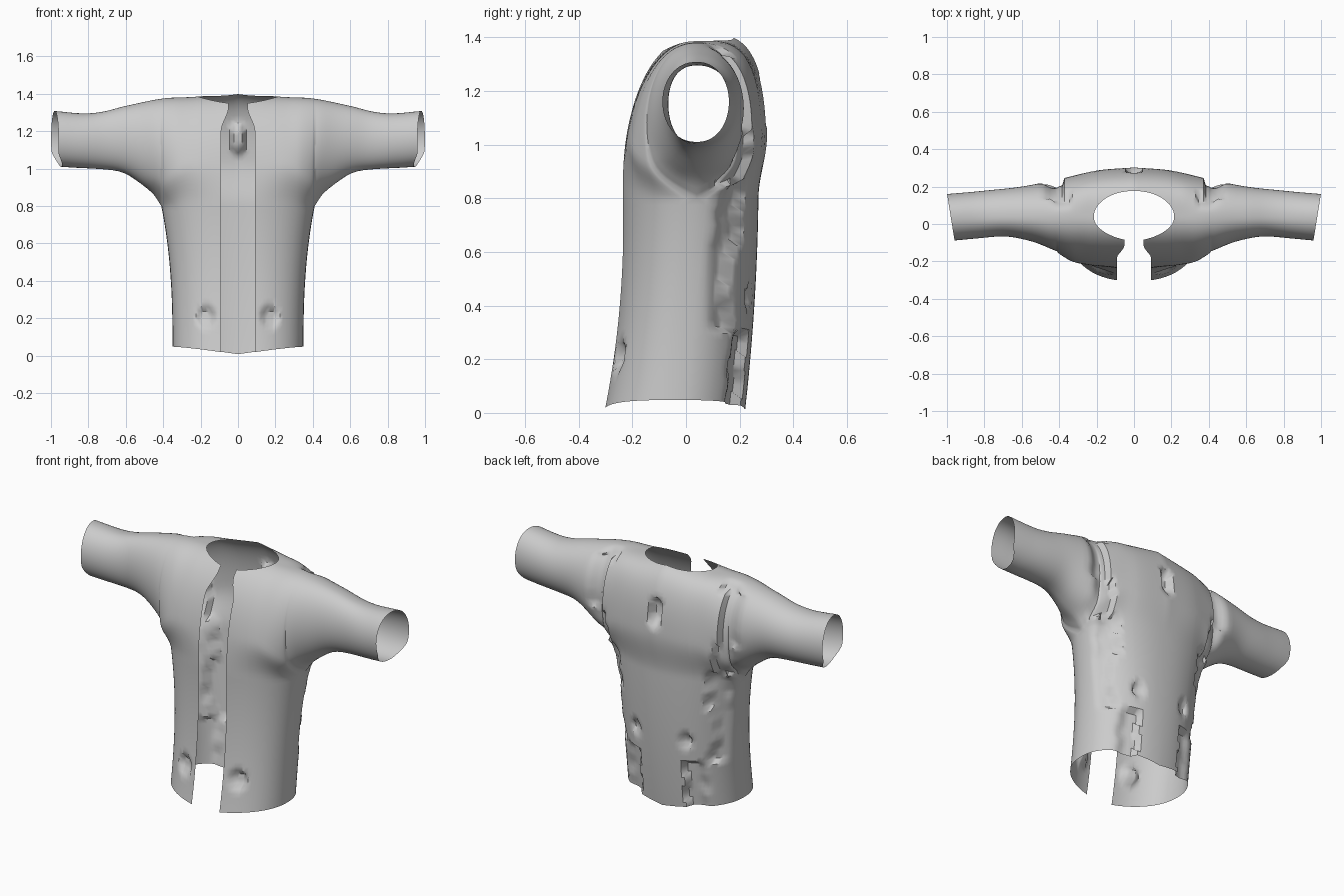
import bpy, bmesh, math, random

if "Cube" in bpy.data.objects:
    bpy.data.objects.remove(bpy.data.objects["Cube"])

random.seed(4)
ARM, MID = 0.41, 0.04          # underarm half width, shoulder ridge y
NECK_X, NECK_Y = 0.215, 0.137  # neck hole radii
SLIT = 0.09                    # half width of the front opening
ROWS_LOW, ROWS_UP = 30, 32

# Outline curves against distance from the centre
TOP = [(0, 1.415), (.22, 1.385), (.4, 1.375), (.6, 1.335), (.72, 1.305), (.82, 1.295), (.98, 1.308)]
UNDER = [(.41, .8), (.45, .86), (.52, .92), (.6, .972), (.68, .993), (.98, 1.01)]
FRONT = [(0, -.24), (.22, -.235), (.32, -.215), (.4, -.17), (.5, -.11), (.6, -.08), (.7, -.066), (.85, -.078), (.98, -.088)]
BACK = [(0, .305), (.2, .288), (.4, .24), (.6, .2), (.8, .178), (.98, .16)]


def smooth(a, b, v):
    v = max(0, min(1, (v - a) / (b - a)))
    return v * v * (3 - 2 * v)


def curve(pts, x):
    """Smooth interpolation through the points."""
    n = len(pts)
    if x <= pts[0][0]:
        return pts[0][1]
    for i in range(n - 1):
        (x0, y0), (x1, y1) = pts[i], pts[i + 1]
        if x <= x1:
            def slope(k):
                a, b = pts[max(k - 1, 0)], pts[min(k + 1, n - 1)]
                return (b[1] - a[1]) / (b[0] - a[0])
            t, d = (x - x0) / (x1 - x0), x1 - x0
            return (y0 * (1 + 2 * t) * (1 - t) ** 2 + slope(i) * d * t * (1 - t) ** 2
                    + y1 * t * t * (3 - 2 * t) + slope(i + 1) * d * t * t * (t - 1))
    return pts[-1][1]


def ring(x):
    s = min(1, x / ARM)
    return (1 - s ** 2.2) ** (1 / 2.2)


def arch(x, t, back):
    """Upper body and sleeve section: underarm (t=0) to shoulder ridge (t=1)."""
    side = curve(BACK if back else FRONT, x) - MID
    bot = (.23 if back else -.28) * ring(x)
    p = 3.6 if back else 2.15
    u, v = math.cos(t * math.pi / 2), math.sin(t * math.pi / 2)
    r = (u ** p + v ** p) ** (-1 / p)
    y1 = u * r * (bot + (side - bot) * smooth(0, .25, t))
    y2 = side * math.sin(math.pi * t) ** .9 if 0 < t < 1 else 0
    y2 += bot * (1 - t) ** 3
    h2 = (1 - math.cos(math.pi * t)) / 2
    k = smooth(.25, .52, x)
    zb, zt = curve(UNDER, x), curve(TOP, x)
    h = v * r * (1 - k) + h2 * k
    return y1 * (1 - k) + y2 * k + MID, zb + (zt - zb) * h


def neck_end(x, back):
    """Where the arch meets the neck hole."""
    if x >= NECK_X:
        return 1
    reach = NECK_Y * math.sqrt(1 - (x / NECK_X) ** 2)
    lo, hi = .3, 1
    for _ in range(30):
        m = (lo + hi) / 2
        if abs(arch(x, m, back)[0] - MID) > reach:
            lo = m
        else:
            hi = m
    return lo


def lower(x, f, back):
    """Body from hem (f=0) to underarm (f=1)."""
    x0 = 0 if back else SLIT
    hem_x = x0 + (x - x0) * (.35 - x0) / (ARM - x0)
    yc = -.04 + .08 * f
    amp = (.26 - .03 * f + .04 * f * (1 - f)) if back else -(.265 + .015 * f - .09 * f * (1 - f))
    hem_z = .048 - .04 * (1 - x / ARM) ** 1.3
    return hem_x + (x - hem_x) * f ** 2.5, yc + amp * ring(x), hem_z + (.8 - hem_z) * f


jag = [random.uniform(-.025, .025) for _ in range(30)]


def detail(x, y, z, back):
    """Stepped back panel, dents and the widening of the front opening."""
    def dent(cx, cz, rx, rz, depth):
        d = max(abs(x - cx) / rx, abs(z - cz) / rz, (abs(x - cx) / rx + abs(z - cz) / rz) * .72)
        return depth * (1 - smooth(.6, 1.1, d))
    if back:
        edge = .36 if z > .85 else .29 if z > .3 else .16
        d = x - edge - jag[int(z / .07)]
        groove = 0 if d < 0 else 1 - smooth(.05, .13, d)
        inset = .035 * groove * max(0, min(1, (y - .07) / .08))
        inset += dent(0, 1.16, .04, .09, .05) + dent(.16, .43, .035, .045, .025)
        return x, y - inset, z
    inset = dent(.17, .21, .05, .055, .03)
    narrow = .04 * smooth(1.2, 1.33, z) * max(0, 1 - (x - SLIT) / .12)
    return x - narrow, y + inset, z


# Column positions, denser at the body side
xs = [0, .022, .045, .068, .09, .11, .13, .15, .17, .19, .205, .212, NECK_X, .235, .255, .275,
      .295, .315, .33, .345, .36, .372, .384, .394, .402, .407, ARM]
xs += [.42, .435, .45, .47, .49] + [.515 + .031 * i for i in range(16)]

bm = bmesh.new()
for back in (False, True):
    grid = []
    for x in xs:
        if not back and x < SLIT:
            continue
        col = []
        # Body column below the underarm
        for i in range(ROWS_LOW):
            col.append(bm.verts.new(detail(*lower(x, i / ROWS_LOW, back), back)) if x <= ARM else None)
        # Arch over the shoulder or round the sleeve
        end = neck_end(x, back)
        cuff = smooth(.85, .98, x)
        for i in range(ROWS_UP + 1):
            y, z = arch(x, end * i / ROWS_UP, back)
            px = x + cuff * (.16 * (y - MID) - .035 * smooth(1.1, 1.0, z) if z > 1.1
                             else .16 * (y - MID) - .035 * (1 - smooth(1.0, 1.1, z)))
            col.append(bm.verts.new(detail(px, y, z, back)))
        grid.append(col)
    for a, b in zip(grid, grid[1:]):
        for i in range(len(a) - 1):
            quad = (a[i], b[i], b[i + 1], a[i + 1])
            if None not in quad:
                bm.faces.new(quad)

# Weld front to back at the shoulder, underarm and side seams
bmesh.ops.remove_doubles(bm, verts=bm.verts, dist=.0008)
bmesh.ops.recalc_face_normals(bm, faces=bm.faces)
mesh = bpy.data.meshes.new("jacket_shell")
bm.to_mesh(mesh)
bm.free()
jacket = bpy.data.objects.new("jacket_shell", mesh)
bpy.context.collection.objects.link(jacket)

# Other half of the jacket
mirror = jacket.modifiers.new("mirror", 'MIRROR')
mirror.use_axis[0] = True
mirror.merge_threshold = .001

bpy.context.view_layer.objects.active = jacket
jacket.select_set(True)
bpy.ops.object.shade_smooth_by_angle(angle=math.radians(40))
